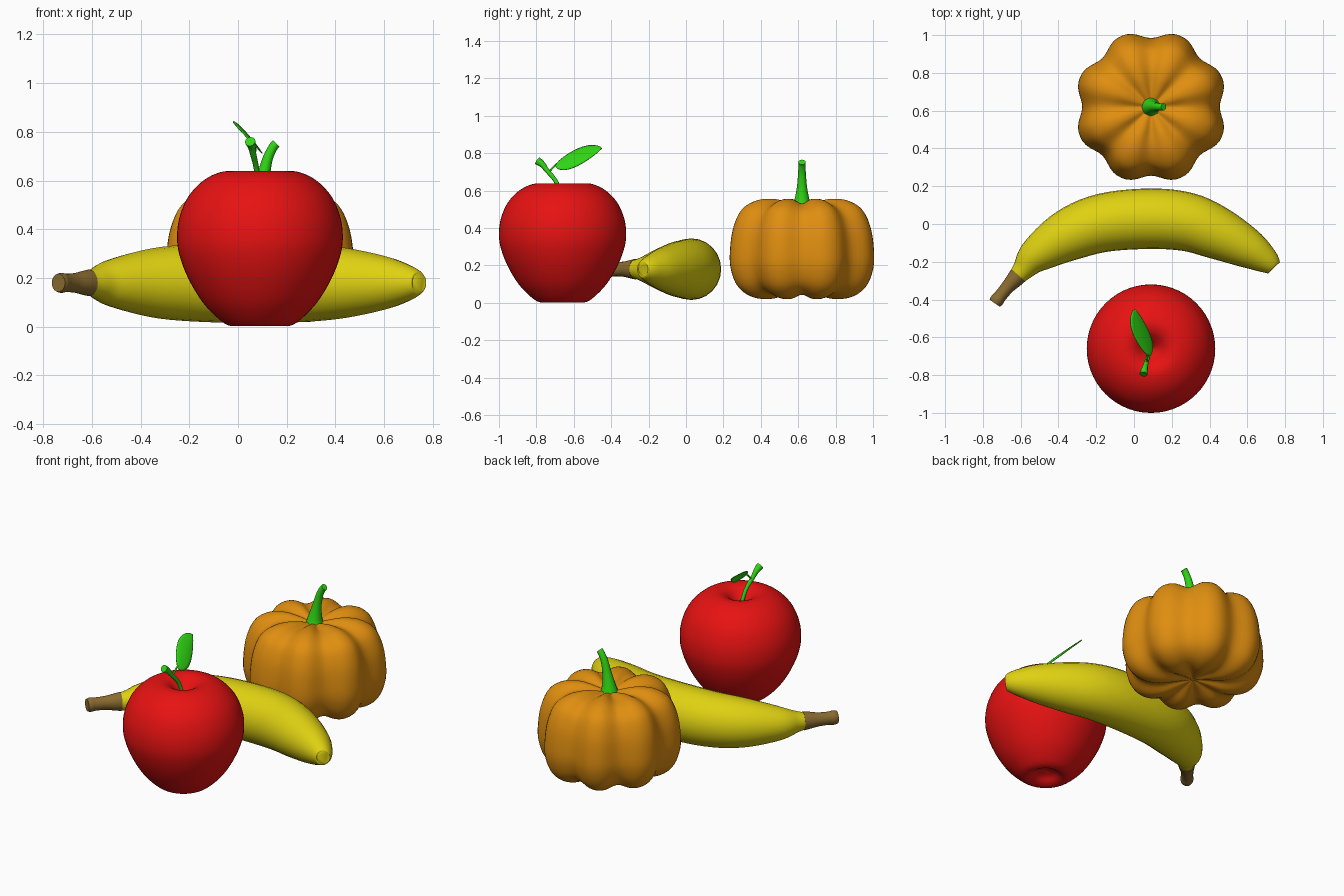
import bpy, bmesh, math
from mathutils import Vector

if "Cube" in bpy.data.objects:
    bpy.data.objects.remove(bpy.data.objects["Cube"])


def material(name, rgb):
    m = bpy.data.materials.new(name)
    m.diffuse_color = (*rgb, 1)
    m.use_nodes = True
    m.node_tree.nodes["Principled BSDF"].inputs["Base Color"].default_value = m.diffuse_color
    return m


RED = material("apple red", (0.80, 0.006, 0.006))
ORANGE = material("pumpkin orange", (0.74, 0.27, 0.005))
YELLOW = material("banana yellow", (0.74, 0.64, 0.006))
GREEN = material("stem green", (0.03, 0.68, 0.007))
BROWN = material("banana brown", (0.26, 0.15, 0.03))


def smooth_points(pts, steps):
    """Catmull-Rom interpolation of tuples of any length."""
    out = []
    n = len(pts)
    for i in range(n - 1):
        a, b, c, d = pts[max(i - 1, 0)], pts[i], pts[i + 1], pts[min(i + 2, n - 1)]
        for k in range(steps):
            t = k / steps
            out.append(tuple(
                0.5 * (2 * q + (r - p) * t + (2 * p - 5 * q + 4 * r - s) * t * t
                       + (3 * q - p - 3 * r + s) * t ** 3)
                for p, q, r, s in zip(a, b, c, d)))
    out.append(tuple(pts[-1]))
    return out


def finish(name, bm, mat, angle=60):
    bmesh.ops.remove_doubles(bm, verts=bm.verts, dist=1e-5)
    bmesh.ops.recalc_face_normals(bm, faces=bm.faces)
    me = bpy.data.meshes.new(name)
    bm.to_mesh(me)
    bm.free()
    ob = bpy.data.objects.new(name, me)
    bpy.context.collection.objects.link(ob)
    me.materials.append(mat)
    bpy.ops.object.select_all(action='DESELECT')
    ob.select_set(True)
    bpy.context.view_layer.objects.active = ob
    bpy.ops.object.shade_smooth_by_angle(angle=math.radians(angle))
    return ob


def loft(name, rings, mat, angle=60):
    """Skin closed rings of points, capping both ends."""
    bm = bmesh.new()
    vs = [[bm.verts.new(p) for p in ring] for ring in rings]
    n = len(vs[0])
    for a, b in zip(vs, vs[1:]):
        for i in range(n):
            j = (i + 1) % n
            bm.faces.new((a[i], a[j], b[j], b[i]))
    bm.faces.new(vs[0])
    bm.faces.new(vs[-1])
    return finish(name, bm, mat, angle)


def tube(name, pts, mat, steps=5, sides=16, up=(0, 0, 1), stretch=1.0):
    """Sweep a round section along (x, y, z, radius) points."""
    path = smooth_points(pts, steps)
    pos = [Vector(p[:3]) for p in path]
    rings = []
    for i, p in enumerate(path):
        t = (pos[min(i + 1, len(pos) - 1)] - pos[max(i - 1, 0)]).normalized()
        side = t.cross(Vector(up)).normalized()
        top = side.cross(t)
        rings.append([pos[i] + p[3] * (side * math.cos(a) + top * math.sin(a) * stretch)
                      for a in (math.tau * k / sides for k in range(sides))])
    return loft(name, rings, mat)


def turned(name, centre, profile, mat, sides, shape=lambda r, z, a: (r, z)):
    """Revolve an (r, z) profile, optionally reshaped by angle."""
    rings = []
    for r0, z0 in smooth_points(profile, 5):
        ring = []
        for k in range(sides):
            a = math.tau * k / sides
            r, z = shape(max(r0, 0.001), z0, a)
            ring.append((centre[0] + r * math.cos(a), centre[1] + r * math.sin(a), z))
        rings.append(ring)
    return loft(name, rings, mat, 80)


# Apple body with dimples at both ends
turned("apple_body", (0.09, -0.66),
       [(0, 0.05), (0.05, 0.035), (0.085, 0.01), (0.12, 0.003), (0.165, 0.028), (0.235, 0.1),
        (0.295, 0.2), (0.332, 0.3), (0.34, 0.38), (0.327, 0.46), (0.29, 0.54), (0.225, 0.605),
        (0.15, 0.637), (0.095, 0.63), (0.05, 0.595), (0, 0.54)], RED, 56)

# Apple stem, leaf stalk and leaf
tube("apple_stem", [(0.087, -0.65, 0.53, 0.011), (0.077, -0.69, 0.64, 0.011),
                    (0.062, -0.745, 0.71, 0.013), (0.056, -0.768, 0.74, 0.017),
                    (0.05, -0.795, 0.76, 0.022)], GREEN, 4, 12, (1, 0, 0))
tube("leaf_stalk", [(0.065, -0.735, 0.695, 0.006), (0.07, -0.715, 0.72, 0.005),
                    (0.072, -0.69, 0.743, 0.005)], GREEN, 3, 8, (1, 0, 0))

base, tip = Vector((0.075, -0.70, 0.738)), Vector((0.005, -0.45, 0.825))
half = Vector((0.053, -0.025, -0.056))
normal = (tip - base).cross(half).normalized()
bm = bmesh.new()
rows = []
for i in range(17):
    u = i / 16
    w = math.sin(math.pi * u ** 0.9) ** 0.75 if 0 < i < 16 else 0.0
    mid = base.lerp(tip, u)
    row = []
    for j in range(-4, 5):
        v = j / 4
        row.append(bm.verts.new(mid + half * v * w + normal * 0.008 * w * (v * v - 0.5)))
    rows.append(row)
for a, b in zip(rows, rows[1:]):
    for j in range(8):
        bm.faces.new((a[j], a[j + 1], b[j + 1], b[j]))
leaf = finish("apple_leaf", bm, GREEN)
solid = leaf.modifiers.new("thickness", 'SOLIDIFY')
solid.thickness = 0.004
solid.offset = 0


# Pumpkin body with eight lobes
def lobes(r, z, a):
    valley = (1 + math.cos(8 * a)) / 2
    valley = valley ** 1.3
    fade = min(1, r / 0.15)
    return r * (1 - 0.105 * valley), 0.28 + (z - 0.28) * (1 - 0.09 * valley * fade)


turned("pumpkin_body", (0.09, 0.62),
       [(0, 0.065), (0.08, 0.045), (0.19, 0.02), (0.29, 0.034), (0.365, 0.09), (0.403, 0.19),
        (0.404, 0.3), (0.385, 0.41), (0.34, 0.5), (0.26, 0.547), (0.17, 0.556),
        (0.09, 0.54), (0, 0.51)], ORANGE, 96, lobes)

# Pumpkin stem, flared at the foot
tube("pumpkin_stem", [(0.09, 0.62, 0.515, 0.05), (0.093, 0.62, 0.55, 0.04),
                      (0.105, 0.62, 0.62, 0.027), (0.122, 0.62, 0.69, 0.021),
                      (0.143, 0.62, 0.735, 0.019), (0.157, 0.62, 0.752, 0.019)],
     GREEN, 4, 16, (0, 1, 0))

# Banana body and stalk, both lying level
Z = 0.18
tube("banana_body", [(x, y, Z, r) for x, y, r in [
    (-0.617, -0.277, 0.047), (-0.585, -0.24, 0.06), (-0.515, -0.163, 0.096), (-0.35, -0.06, 0.138),
    (-0.16, 0.007, 0.155), (0.09, 0.028, 0.16), (0.285, 0.01, 0.155), (0.445, -0.05, 0.139),
    (0.6, -0.128, 0.107), (0.69, -0.186, 0.075), (0.736, -0.222, 0.05), (0.744, -0.229, 0.036),
    (0.742, -0.227, 0.02), (0.735, -0.222, 0.006)][:12]], YELLOW, 5, 24, (0, 0, 1), 1.03)
tube("banana_stalk", [(x, y, Z, r) for x, y, r in [
    (-0.612, -0.271, 0.049), (-0.635, -0.297, 0.044), (-0.67, -0.335, 0.036),
    (-0.705, -0.378, 0.034), (-0.725, -0.403, 0.037), (-0.737, -0.42, 0.033)]],
    BROWN, 4, 20, (0, 0, 1), 1.12)
